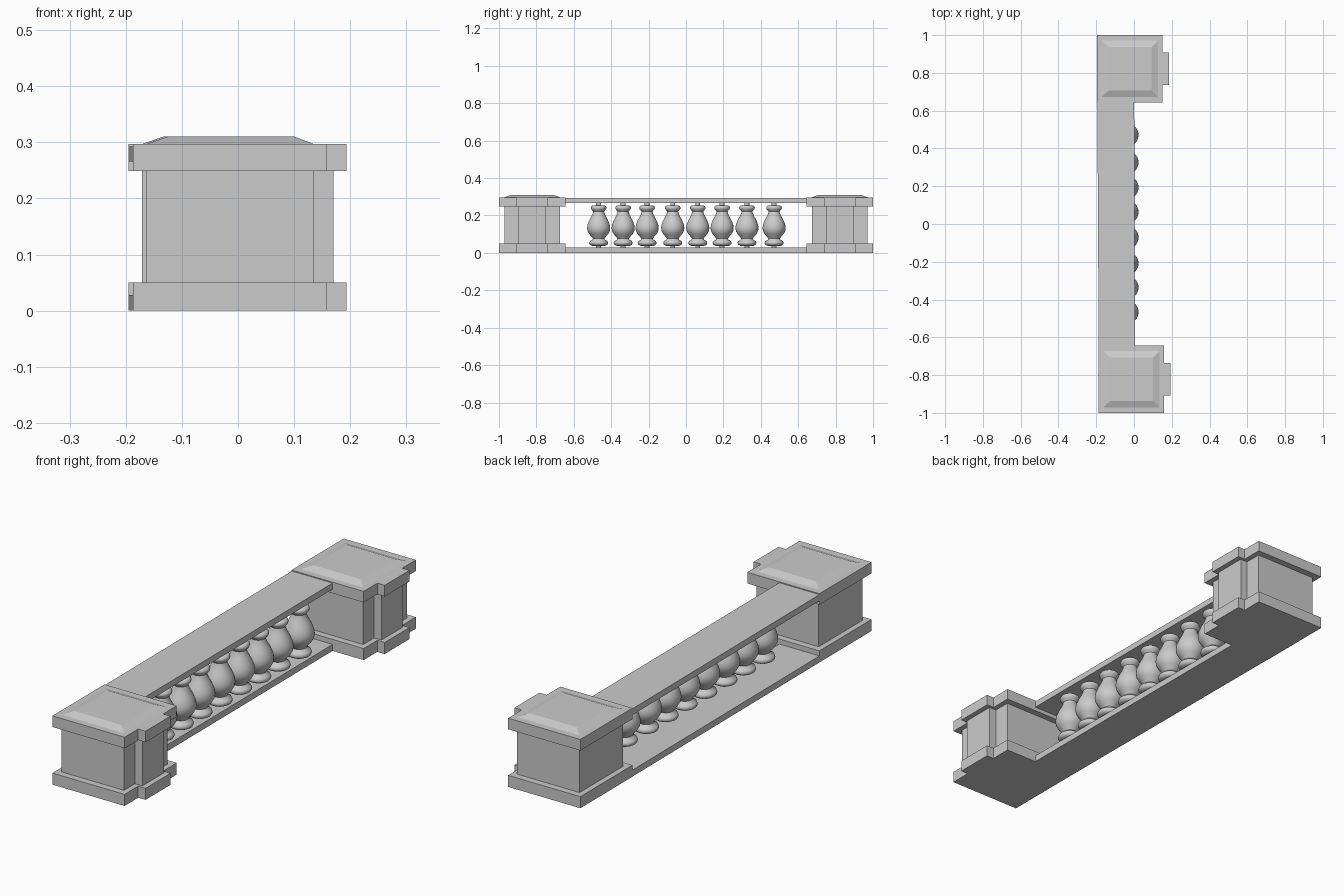
import bpy, bmesh, math

if "Cube" in bpy.data.objects:
    bpy.data.objects.remove(bpy.data.objects["Cube"])


def finish(name, bm, smooth=False):
    bmesh.ops.recalc_face_normals(bm, faces=bm.faces)
    mesh = bpy.data.meshes.new(name)
    bm.to_mesh(mesh)
    bm.free()
    obj = bpy.data.objects.new(name, mesh)
    bpy.context.collection.objects.link(obj)
    if smooth:
        bpy.context.view_layer.objects.active = obj
        obj.select_set(True)
        bpy.ops.object.shade_smooth_by_angle(angle=math.radians(50))
        obj.select_set(False)
    return obj


def rect(x0, x1, y0, y1):
    return [(x0, y0), (x1, y0), (x1, y1), (x0, y1)]


def loft(name, lower, z0, upper, z1):
    """Closed solid between two outlines with the same point count."""
    bm = bmesh.new()
    a = [bm.verts.new((x, y, z0)) for x, y in lower]
    b = [bm.verts.new((x, y, z1)) for x, y in upper]
    n = len(a)
    bm.faces.new(a[::-1])
    bm.faces.new(b)
    for i in range(n):
        bm.faces.new((a[i], a[(i + 1) % n], b[(i + 1) % n], b[i]))
    return finish(name, bm)


def stepped(dx, cy, x0, x1, x2, half, half_step):
    """Rectangle with a narrower pilaster step on its +x side."""
    pts = [(x0, -half), (x1, -half), (x1, -half_step), (x2, -half_step),
           (x2, half_step), (x1, half_step), (x1, half), (x0, half)]
    return [(x + dx, y + cy) for x, y in pts]


def post(label, dx, cy):
    slab = stepped(dx, cy, -0.191, 0.154, 0.189, 0.178, 0.085)
    shaft = stepped(dx, cy, -0.167, 0.131, 0.166, 0.149, 0.074)
    loft(label + "_post_base", slab, 0, slab, 0.05)
    loft(label + "_post_shaft", shaft, 0.05, shaft, 0.249)
    loft(label + "_post_cap", slab, 0.249, slab, 0.297)
    # low sloped top
    loft(label + "_post_top",
         rect(-0.167 + dx, 0.131 + dx, cy - 0.149, cy + 0.149), 0.297,
         rect(-0.13 + dx, 0.097 + dx, cy - 0.115, cy + 0.115), 0.31)


post("front", 0.004, -0.822)
post("rear", -0.004, 0.822)

# rails, running into the posts
rail = [(-0.187, -0.66), (0.005, -0.66), (0.001, 0.66), (-0.194, 0.66)]
loft("bottom_rail", rail, 0, rail, 0.028)
loft("top_rail", rail, 0.266, rail, 0.293)

# baluster profile: (radius, z)
profile = [(0.013, 0.02), (0.013, 0.037), (0.036, 0.038), (0.047, 0.044),
           (0.051, 0.053), (0.047, 0.063), (0.034, 0.070), (0.031, 0.076),
           (0.036, 0.084), (0.050, 0.100), (0.059, 0.116), (0.062, 0.133),
           (0.059, 0.152), (0.050, 0.175), (0.039, 0.195), (0.031, 0.213),
           (0.029, 0.221), (0.034, 0.227), (0.040, 0.234), (0.042, 0.241),
           (0.039, 0.249), (0.033, 0.253), (0.013, 0.254), (0.013, 0.272)]


def baluster(name, sides=28):
    bm = bmesh.new()
    rings = [[bm.verts.new((r * math.cos(math.tau * i / sides),
                            r * math.sin(math.tau * i / sides), z))
              for i in range(sides)] for r, z in profile]
    for a, b in zip(rings, rings[1:]):
        for i in range(sides):
            j = (i + 1) % sides
            bm.faces.new((a[i], a[j], b[j], b[i]))
    bm.faces.new(rings[0][::-1])
    bm.faces.new(rings[-1])
    return finish(name, bm, smooth=True)


# row of balusters sharing one mesh
first = baluster("baluster_1")
for k, y in enumerate((-0.467, -0.336, -0.208, -0.071, 0.063, 0.193, 0.326, 0.471)):
    obj = first
    if k:
        obj = first.copy()
        obj.name = f"baluster_{k + 1}"
        bpy.context.collection.objects.link(obj)
    obj.location = (-0.038, y, 0)
